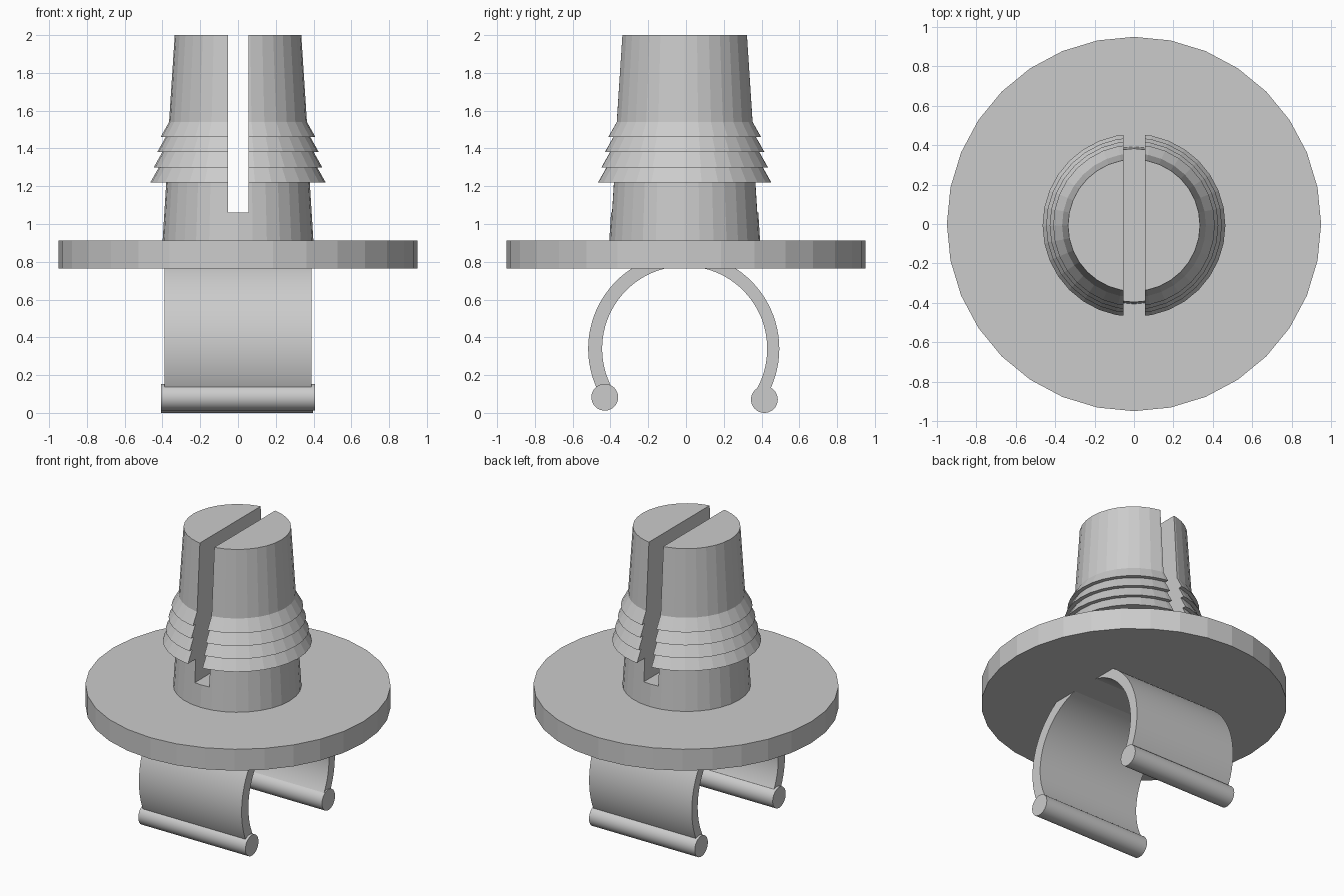
import bpy, bmesh, math

if "Cube" in bpy.data.objects:
    bpy.data.objects.remove(bpy.data.objects["Cube"])

grey = bpy.data.materials.new("light grey plastic")
grey.diffuse_color = (0.6, 0.6, 0.6, 1)
grey.use_nodes = True
grey.node_tree.nodes["Principled BSDF"].inputs["Base Color"].default_value = grey.diffuse_color
CY = -0.007          # the plug and clip sit slightly off the disc centre


def make(name, bm):
    bmesh.ops.recalc_face_normals(bm, faces=bm.faces[:])
    me = bpy.data.meshes.new(name)
    bm.to_mesh(me)
    bm.free()
    ob = bpy.data.objects.new(name, me)
    bpy.context.collection.objects.link(ob)
    me.materials.append(grey)
    return ob


def lathe(name, profile, sides, cy=0.0):
    """Closed solid of revolution from (radius, z) pairs."""
    bm = bmesh.new()
    rings = []
    for r, z in profile:
        rings.append([bm.verts.new((r * math.cos(math.tau * i / sides),
                                    cy + r * math.sin(math.tau * i / sides), z))
                      for i in range(sides)])
    for a, b in zip(rings, rings[1:]):
        for i in range(sides):
            j = (i + 1) % sides
            bm.faces.new((a[i], a[j], b[j], b[i]))
    bm.faces.new(rings[0])
    bm.faces.new(rings[-1])
    return make(name, bm)


def extrude_x(name, outline, x0, x1):
    """Solid from a (y, z) outline, extruded along x."""
    bm = bmesh.new()
    a = [bm.verts.new((x0, y, z)) for y, z in outline]
    b = [bm.verts.new((x1, y, z)) for y, z in outline]
    n = len(a)
    for i in range(n):
        j = (i + 1) % n
        bm.faces.new((a[i], a[j], b[j], b[i]))
    bm.faces.new(a)
    bm.faces.new(b)
    return make(name, bm)


def arc(cy, cz, r, a0, a1, n):
    return [(cy + r * math.cos(math.radians(a0 + (a1 - a0) * i / n)),
             cz + r * math.sin(math.radians(a0 + (a1 - a0) * i / n)))
            for i in range(n + 1)]


# flange disc
lathe("flange_disc", [(0.95, 0.765), (0.95, 0.912)], 32)

# tapered plug with three barbs and a sloped collar
profile = [(0.403, 0.85), (0.38, 1.22)]
for k in range(4):
    profile.append((0.464 - 0.018 * k, 1.22 + 0.08 * k))
    profile.append((0.419 - 0.018 * k, 1.30 + 0.08 * k))
profile.append((0.335, 2.0))
plug = lathe("barbed_plug", profile, 32, CY)

# slot splitting the plug
cutter = extrude_x("slot_cutter", [(-1, 1.062), (1, 1.062), (1, 2.2), (-1, 2.2)],
                   -0.054, 0.056)
cutter.hide_render = True
cutter.hide_viewport = True
cut = plug.modifiers.new("slot", 'BOOLEAN')
cut.operation = 'DIFFERENCE'
cut.solver = 'EXACT'
cut.object = cutter

# C-shaped clip: two arms split where the bore meets the flange
CZ, R_OUT, R_IN = 0.34, 0.506, 0.437
top = math.degrees(math.asin((0.772 - CZ) / R_IN))
for name, a0, a1 in (("clip_arm_back", -33, top), ("clip_arm_front", 213, 180 - top)):
    # outer edge stops inside the flange thickness
    outer = arc(CY - 0.005, CZ, R_OUT, a0, a1, 28)
    inner = arc(CY, CZ, R_IN, a1, a0, 28)
    arm = extrude_x(name, outer + inner, -0.39, 0.39)
    for p in arm.data.polygons:
        p.use_smooth = abs(p.normal.x) < 0.5
    arm.data.set_sharp_from_angle(angle=math.radians(30))

# rounded beads on the arm tips
for name, y, z, x1 in (("bead_front", -0.43, 0.083, 0.407), ("bead_back", 0.415, 0.071, 0.397)):
    bead = extrude_x(name, arc(y, z, 0.071, 0, 348.75, 31), -0.407, x1)
    for p in bead.data.polygons:
        p.use_smooth = abs(p.normal.x) < 0.5
    bead.data.set_sharp_from_angle(angle=math.radians(30))
